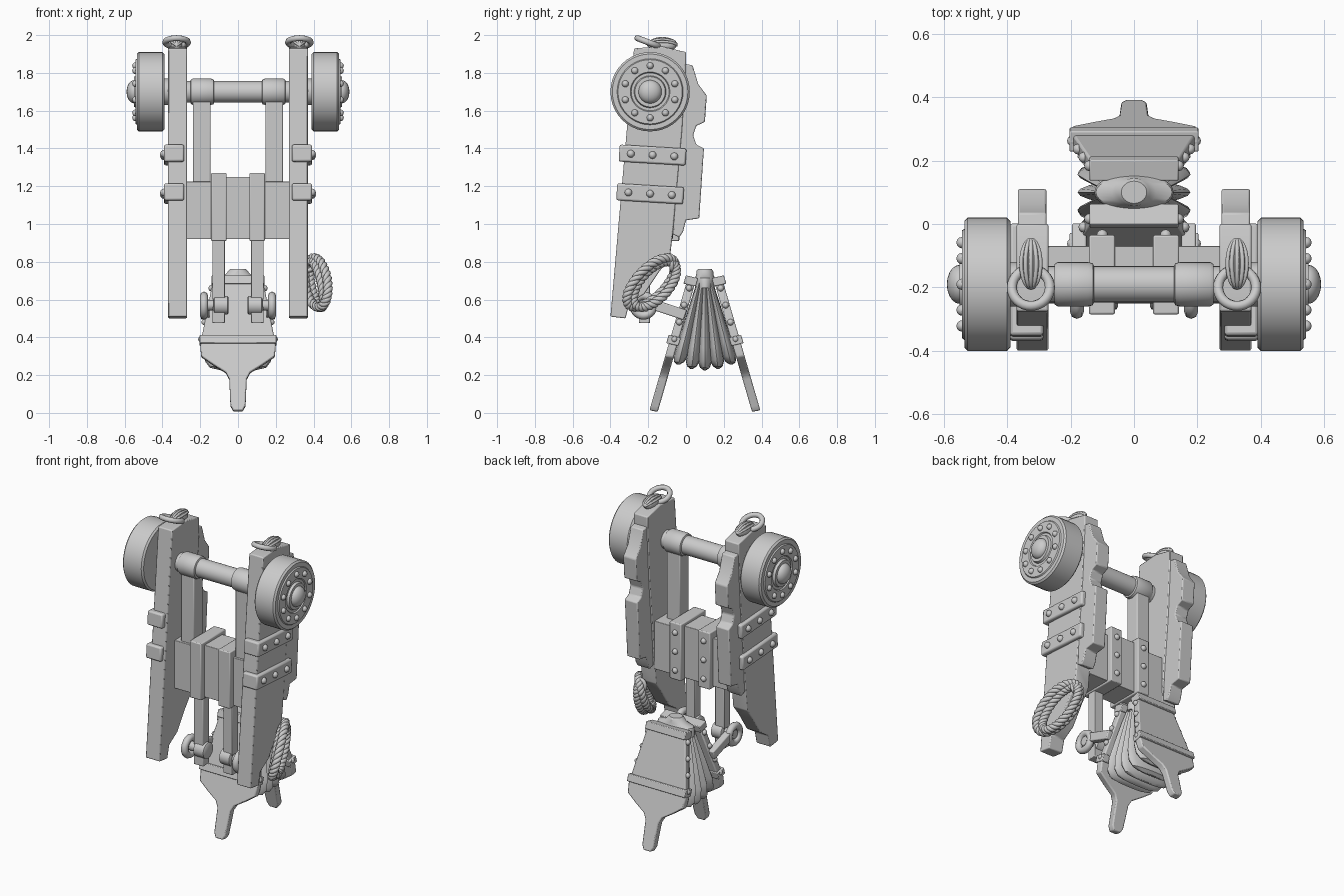
import bpy, bmesh, math
from mathutils import Vector, Matrix

if "Cube" in bpy.data.objects:
    bpy.data.objects.remove(bpy.data.objects["Cube"], do_unlink=True)

mat = bpy.data.materials.new("plain_grey")
mat.use_nodes = True
GREY = (0.6, 0.6, 0.6, 1)
mat.diffuse_color = GREY
mat.node_tree.nodes["Principled BSDF"].inputs["Base Color"].default_value = GREY


def finish(name, bm, bevel=0.0, smooth=35):
    bmesh.ops.recalc_face_normals(bm, faces=bm.faces)
    me = bpy.data.meshes.new(name)
    bm.to_mesh(me)
    bm.free()
    me.materials.append(mat)
    ob = bpy.data.objects.new(name, me)
    bpy.context.collection.objects.link(ob)
    if bevel:
        mod = ob.modifiers.new("soft_edges", 'BEVEL')
        mod.width, mod.segments, mod.limit_method = bevel, 2, 'ANGLE'
    bpy.ops.object.select_all(action='DESELECT')
    ob.select_set(True)
    bpy.context.view_layer.objects.active = ob
    bpy.ops.object.shade_smooth_by_angle(angle=math.radians(smooth))
    return ob


def prism(name, pts, offset, bevel=0.006):
    """Extrude a closed outline of 3D points along an offset."""
    bm = bmesh.new()
    face = bm.faces.new([bm.verts.new(p) for p in pts])
    res = bmesh.ops.extrude_face_region(bm, geom=[face])
    verts = [v for v in res["geom"] if isinstance(v, bmesh.types.BMVert)]
    bmesh.ops.translate(bm, verts=verts, vec=offset)
    return finish(name, bm, bevel)


def box(name, lo, hi, bevel=0.006, tilt=0.0):
    lo, hi = Vector(lo), Vector(hi)
    m = (Matrix.Translation((lo + hi) / 2) @ Matrix.Rotation(tilt, 4, 'X')
         @ Matrix.Diagonal((*(hi - lo), 1)))
    bm = bmesh.new()
    bmesh.ops.create_cube(bm, size=1, matrix=m)
    return finish(name, bm, bevel)


def loft(name, rings, n=24, axis='X', bevel=0.0):
    """Skin ellipses (centre, radius_a, radius_b) set across an axis."""
    bm = bmesh.new()
    loops = []
    for c, ra, rb in rings:
        loop = []
        for i in range(n):
            t = math.tau * i / n
            a, b = ra * math.cos(t), rb * math.sin(t)
            loop.append(bm.verts.new(Vector(c) + Vector((0, a, b) if axis == 'X' else (a, b, 0))))
        loops.append(loop)
    for p, q in zip(loops, loops[1:]):
        for i in range(n):
            bm.faces.new((p[i], p[(i + 1) % n], q[(i + 1) % n], q[i]))
    bm.faces.new(loops[0])
    bm.faces.new(loops[-1])
    return finish(name, bm, bevel)


def turned(name, y, z, profile, n=32):
    """Round part about the x direction from (x, radius) pairs."""
    return loft(name, [((x, y, z), r, r) for x, r in profile], n)


def ball(name, c, r, u=12, v=8):
    bm = bmesh.new()
    m = Matrix.Translation(c) @ Matrix.Diagonal((*r, 1))
    bmesh.ops.create_uvsphere(bm, u_segments=u, v_segments=v, radius=1, matrix=m)
    return finish(name, bm, smooth=80)


def tube(name, paths, radius, cyclic=True):
    cu = bpy.data.curves.new(name, 'CURVE')
    cu.dimensions, cu.bevel_depth, cu.bevel_resolution = '3D', radius, 2
    for pts in paths:
        sp = cu.splines.new('POLY')
        sp.points.add(len(pts) - 1)
        for p, co in zip(sp.points, pts):
            p.co = (*co, 1)
        sp.use_cyclic_u = cyclic
    cu.materials.append(mat)
    ob = bpy.data.objects.new(name, cu)
    bpy.context.collection.objects.link(ob)


def circle(c, u, v, n=32):
    return [Vector(c) + Vector(u) * math.cos(math.tau * i / n) + Vector(v) * math.sin(math.tau * i / n)
            for i in range(n)]


# Outlines (y, z) of the upright and of the scalloped board behind it
upright = [(-.40, .51), (-.32, .50), (-.30, .58), (-.22, .63), (-.14, .75), (-.085, .82), (-.07, .95),
           (-.02, 1.5), (.0, 1.85), (.0, 1.91), (-.13, 1.94), (-.275, 1.93), (-.28, 1.88)]
scallop = [(-.07, .945), (-.035, .93), (-.015, .96), (.0, 1.02), (.07, 1.03), (.095, 1.4), (.055, 1.42),
           (.038, 1.47), (.055, 1.52), (.10, 1.54), (.11, 1.68), (.065, 1.74), (.035, 1.84), (-.02, 1.85)]
WY, WZ = -.19, 1.7

for s, side in ((1, "left"), (-1, "right")):
    prism(side + "_upright", [(s * .27, *p) for p in upright], (s * .1, 0, 0))
    prism(side + "_back_board", [(s * .276, *p) for p in scallop], (s * .09, 0, 0))
    # Iron straps with studs
    for k, (y, z) in enumerate(((-.177, 1.365), (-.19, 1.16))):
        x0, x1 = sorted((s * .285, s * .392))
        box(f"{side}_strap_{k}", (x0, y - .177, z - .045), (x1, y + .177, z + .045), .01, -.06)
        for dy in (-.115, 0, .115):
            ball(side + "_strap_stud", (s * .392, y + dy, z - dy * .06), (.02, .02, .02))
    # Wheel, hub and ring of studs
    turned(side + "_wheel", WY, WZ, [(s * x, r) for x, r in (
        (.36, .07), (.39, .07), (.39, .2), (.4, .21), (.525, .21), (.535, .2), (.535, .175),
        (.542, .17), (.542, .105), (.535, .1), (.535, .085), (.55, .08), (.55, .06))], 40)
    ball(side + "_hub", (s * .548, WY, WZ), (.042, .062, .062), 20, 12)
    for i in range(10):
        t = math.tau * (i + .5) / 10
        ball(side + "_wheel_stud", (s * .542, WY + .138 * math.cos(t), WZ + .138 * math.sin(t)),
             (.018, .018, .018))
    # Carved knob on top, holding a ring
    ball(side + "_knob", (s * .325, -.125, 1.945), (.036, .075, .036), 16, 10)
    for i in range(-2, 3):
        tube(side + "_mane", [[(s * .325 + .036 * math.sin(i * .5) * math.sin(t),
                                -.125 - .075 * math.cos(t),
                                1.945 + .038 * math.cos(i * .5) * math.sin(t))
                               for t in [math.pi * j / 12 for j in range(13)]]], .007, False)
    tube(side + "_top_ring", [circle((s * .325, -.2, 1.962), (.06, 0, 0), (0, .058, -.022))], .016)
    # Posts, axle collars and panel bands
    xs = lambda a, b: sorted((s * a, s * b))
    a, b = xs(.145, .238)
    box(side + "_post", (a, -.235, 1.2), (b, -.145, 1.68))
    turned(side + "_collar", WY, WZ, [(s * x, r) for x, r in (
        (.125, .055), (.13, .066), (.145, .07), (.24, .07), (.25, .064), (.252, .05))])
    a, b = xs(.06, .142)
    box(side + "_band", (a, -.285, .91), (b, -.035, 1.27))
    for z in (.97, 1.09, 1.21):
        ball(side + "_band_stud", (s * .1, -.035, z), (.018, .018, .018))
    # Hanging rod, pivot block, pin and eye ring
    a, b = xs(.07, .136)
    box(side + "_rod", (a, -.25, .6), (b, -.19, .93), .004)
    box(side + "_rod_end", (a, -.25, .475), (b, -.19, .56), .004)
    turned(side + "_pivot", -.22, .57, [(s * x, r) for x, r in (
        (.05, .04), (.056, .05), (.125, .05), (.13, .04), (.13, .028), (.19, .028))], 20)
    tube(side + "_eye_ring", [circle((s * .18, -.225, .568), (0, .052, 0), (0, 0, .052))], .022)
    a, b = xs(.15, .195)
    box(side + "_link", (a, -.19, .52), (b, .0, .575), .006, -.32)

# Crossbar and middle panel of three planks
turned("axle", WY, WZ, [(x, .057) for x in (-.29, -.1, .1, .29)])
for name, x0, x1, top in (("panel_right", -.275, -.1, 1.225), ("panel_middle", -.1, .1, 1.25),
                          ("panel_left", .1, .275, 1.225)):
    box(name, (x0, -.25, .92), (x1, -.07, top), .003)

# Bellows boards: half outline (x, z) mirrored, leaning outwards
half = [(.13, .71), (.2, .36), (.195, .3), (.13, .255), (.065, .215), (.046, .18), (.04, .04), (.025, .012)]
outline = half + [(-x, z) for x, z in reversed(half)]


def lean(s, x, z, out=0.0):
    return Vector((x, .1 + s * (.275 - .29 * z + out), z + out * .29))


for s, side in ((-1, "front"), (1, "back")):
    prism(side + "_bellows_board", [lean(s, x, z, -.022) for x, z in outline], (0, s * .044, .008), .007)
    for z, w in ((.7, .14), (.385, .203)):
        pts = [lean(s, x, z + dz, -.03) for x, dz in ((-w, -.022), (w, -.022), (w, .022), (-w, .022))]
        prism(side + "_board_batten", pts, (0, s * .065, .015), .004)
    for k in (-1, 1):
        for z in (.66, .57, .48, .39):
            w = .13 + (.71 - z) * .2
            ball(side + "_board_stud", lean(s, k * w, z), (.017, .017, .017))

# Leather folds fanning out below a domed cap and nozzle
for i in range(5):
    f = (i - 2) / 2
    low = .225 + .03 * f * f
    rings = []
    for t, w, d in ((0, .1, .012), (.25, .13, .02), (.5, .155, .028), (.75, .178, .036),
                    (.9, .175, .038), (.97, .15, .026), (1, .09, .006)):
        rings.append(((0, .1 + f * (.025 + .115 * t), .71 + (low - .71) * t), w, d))
    loft("bellows_fold", rings, 20, 'Z')
loft("bellows_cap", [((0, .1, z), w, d) for z, w, d in (
    (.66, .125, .05), (.7, .125, .06), (.715, .12, .052), (.73, .07, .046),
    (.752, .05, .044), (.762, .04, .035))], 28, 'Z')

# Twisted rope coil hung on the left upright
paths = []
for loop in range(2):
    centre = Vector((.415, -.185 + .02 * loop, .69 - .01 * loop))
    long = Vector((-.035, .115 - .015 * loop, .12 - .01 * loop))
    wide = Vector((.05 - .035 * loop, -.055, .05))
    n = 120
    for strand in range(3):
        pts = []
        for i in range(n):
            t = math.tau * i / n
            p = centre + long * math.cos(t) + wide * math.sin(t)
            tan = (wide * math.cos(t) - long * math.sin(t)).normalized()
            u = tan.cross(long.cross(wide)).normalized()
            v = tan.cross(u)
            a = 10 * t + strand * math.tau / 3
            pts.append(p + (u * math.cos(a) + v * math.sin(a)) * .013)
        paths.append(pts)
tube("rope_coil", paths, .0135)
tube("rope_hook", [circle((.37, -.075, .79), (.03, 0, 0), (0, 0, .035))], .012)
